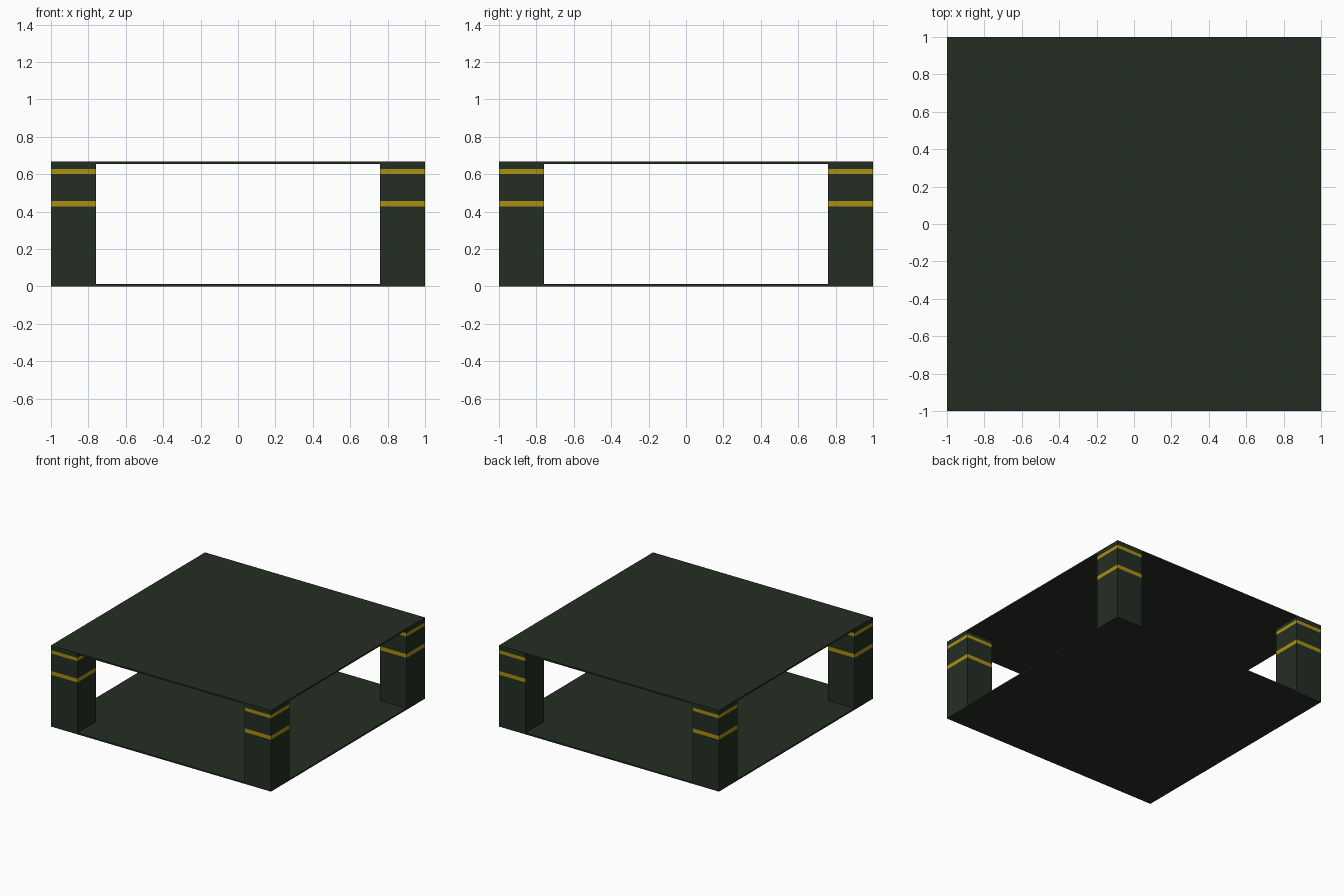
import bpy, bmesh
from mathutils import Vector

cube = bpy.data.objects.get("Cube")
if cube:
    bpy.data.objects.remove(cube, do_unlink=True)

HEIGHT, PLATE, POST = 0.667, 0.012, 0.24
STRIPES = [(0.426, 0.457), (0.601, 0.628)]
WRAP_Y = -0.972  # where the stripe wrapping the front left post stops


def material(name, rgb):
    m = bpy.data.materials.new(name)
    m.use_nodes = True
    m.diffuse_color = (*rgb, 1)
    bsdf = m.node_tree.nodes["Principled BSDF"]
    bsdf.inputs["Base Color"].default_value = (*rgb, 1)
    bsdf.inputs["Roughness"].default_value = 0.8
    return m


dark_green = material("dark green", (0.0176, 0.0270, 0.0176))
yellow = material("mustard yellow", (0.40, 0.28, 0.005))


def box(name, center, size, cuts=(), paint=None):
    """Box with optional planar cuts; paint(face) picks the yellow faces."""
    bm = bmesh.new()
    bmesh.ops.create_cube(bm, size=1)
    bmesh.ops.scale(bm, vec=Vector(size), verts=bm.verts)
    bmesh.ops.translate(bm, vec=Vector(center), verts=bm.verts)
    for point, normal in cuts:
        bmesh.ops.bisect_plane(bm, geom=bm.verts[:] + bm.edges[:] + bm.faces[:],
                               plane_co=point, plane_no=normal)
    bm.normal_update()
    mesh = bpy.data.meshes.new(name)
    mesh.materials.append(dark_green)
    mesh.materials.append(yellow)
    for f in bm.faces:
        f.material_index = int(bool(paint and paint(f)))
    bm.to_mesh(mesh)
    bm.free()
    obj = bpy.data.objects.new(name, mesh)
    bpy.context.collection.objects.link(obj)
    return obj


# Thin floor and roof plates
box("floor_plate", (0, 0, PLATE / 2), (2, 2, PLATE))
box("roof_plate", (0, 0, HEIGHT - PLATE / 2), (2, 2, PLATE))


# Stripes run round the posts, but not over the inner side of the left posts
def striped(face):
    c, n = face.calc_center_median(), face.normal
    if abs(n.z) > 0.5 or not any(lo < c.z < hi for lo, hi in STRIPES):
        return False
    inner_left = c.x > 0 and n.x < -0.5
    return not inner_left or c.y < WRAP_Y


# Four square corner posts
for side, sx in (("left", 1), ("right", -1)):
    for end, sy in (("front", -1), ("back", 1)):
        cuts = [((0, 0, z), (0, 0, 1)) for band in STRIPES for z in band]
        if side == "left" and end == "front":
            cuts.append(((0, WRAP_Y, 0), (0, 1, 0)))
        box(f"{end}_{side}_post",
            (sx * (1 - POST / 2), sy * (1 - POST / 2), HEIGHT / 2),
            (POST, POST, HEIGHT - 2 * PLATE), cuts, striped)
